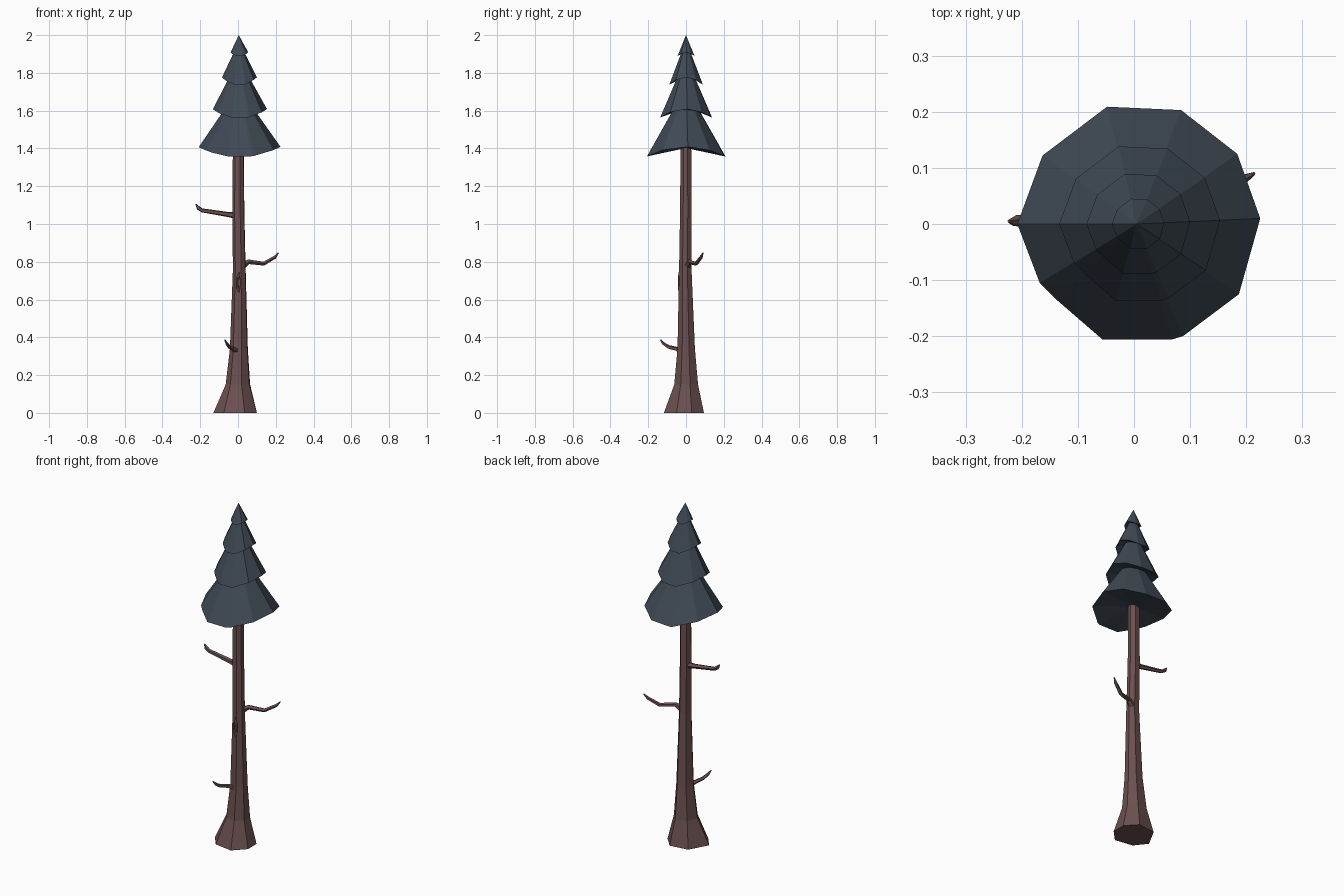
import bpy, bmesh, math
from mathutils import Vector

if "Cube" in bpy.data.objects:
    bpy.data.objects.remove(bpy.data.objects["Cube"])


def material(name, rgb):
    m = bpy.data.materials.new(name)
    m.diffuse_color = (*rgb, 1)
    m.use_nodes = True
    m.node_tree.nodes["Principled BSDF"].inputs["Base Color"].default_value = m.diffuse_color
    return m


BARK = material("bark", (0.15, 0.08, 0.08))
NEEDLES = material("needles", (0.05, 0.068, 0.09))


def loft(name, rings, mat):
    """Flat-shaded skin through equal-length rings; one-point rings become tips."""
    bm = bmesh.new()
    loops = [[bm.verts.new(p) for p in r] for r in rings]
    for a, b in zip(loops, loops[1:]):
        n = max(len(a), len(b))
        for i in range(n):
            j = (i + 1) % n
            if len(a) == 1:
                bm.faces.new((a[0], b[j], b[i]))
            elif len(b) == 1:
                bm.faces.new((a[i], a[j], b[0]))
            else:
                bm.faces.new((a[i], a[j], b[j], b[i]))
    for end in (loops[0], loops[-1]):
        if len(end) > 2:
            bm.faces.new(end)
    bmesh.ops.recalc_face_normals(bm, faces=bm.faces)
    me = bpy.data.meshes.new(name)
    bm.to_mesh(me)
    bm.free()
    ob = bpy.data.objects.new(name, me)
    me.materials.append(mat)
    bpy.context.collection.objects.link(ob)
    return ob


# Trunk: seven-sided, flared irregular foot, slender upper shaft
foot = [(-0.13, -0.03), (-0.075, -0.10), (0.035, -0.117), (0.10, -0.05),
        (0.10, 0.03), (0.04, 0.095), (-0.07, 0.08)]
angles = [math.atan2(y, x) for x, y in foot]
rings = [[(x, y, 0) for x, y in foot]]
for z, cx, cy, r in [(0.15, 0.0, 0.002, 0.067), (0.34, 0.005, 0.002, 0.049),
                     (0.76, 0.007, -0.003, 0.035), (1.06, 0.002, 0, 0.033),
                     (1.41, 0.002, 0, 0.03)]:
    rings.append([(cx + r * math.cos(a), cy + r * math.sin(a), z) for a in angles])
loft("trunk", rings, BARK)


# Dead branches: five-sided tapering tubes along bent paths
def branch(name, path, radii):
    pts = [Vector(p) for p in path]
    rings = []
    for i, (p, r) in enumerate(zip(pts, radii)):
        d = (pts[min(i + 1, len(pts) - 1)] - pts[max(i - 1, 0)]).normalized()
        u = d.cross(Vector((0, 0, 1))).normalized()
        v = u.cross(d)
        rings.append([p + r * (u * math.cos(k * math.tau / 5) + v * math.sin(k * math.tau / 5))
                      for k in range(5)])
    loft(name, rings, BARK)


branch("upper_branch", [(-0.01, 0, 1.045), (-0.05, 0.001, 1.05), (-0.19, 0.004, 1.072),
                        (-0.21, 0.005, 1.085), (-0.223, 0.005, 1.105)],
       [0.02, 0.014, 0.011, 0.011, 0.003])
branch("middle_branch", [(0.015, 0.005, 0.775), (0.055, 0.02, 0.80), (0.135, 0.053, 0.79),
                         (0.195, 0.08, 0.825), (0.214, 0.09, 0.848)],
       [0.022, 0.013, 0.011, 0.009, 0.003])
branch("lower_branch", [(-0.008, -0.03, 0.33), (-0.028, -0.055, 0.34), (-0.047, -0.095, 0.35),
                        (-0.06, -0.12, 0.367), (-0.07, -0.135, 0.387)],
       [0.016, 0.011, 0.010, 0.008, 0.003])

# Bark knot: low elongated six-sided scar on the front
knot = []
for y, s in [(-0.025, 1.0), (-0.038, 0.9), (-0.042, 0.55), (-0.036, 0.4)]:
    knot.append([(0.007 + 0.017 * s * math.sin(k * math.tau / 6), y,
                  0.69 + 0.065 * s * math.cos(k * math.tau / 6)) for k in range(6)])
loft("bark_knot", knot, BARK)

# Foliage: four skirts with saddle-shaped rims, lofted as one continuous crown
outline = [(0.218, 0.01), (0.177, 0.125), (0.077, 0.203), (-0.055, 0.209),
           (-0.17, 0.122), (-0.215, 0.0), (-0.175, -0.105), (-0.145, -0.135),
           (-0.063, -0.206), (0.06, -0.206), (0.08, -0.2), (0.18, -0.125)]


def skirt(cx, r, low, rise):
    s = r / 0.213
    return [(cx + x * s, y * s, low + rise * (x / 0.213) ** 2) for x, y in outline]


crown = [[(0.002, 0, 1.402)],
         skirt(0.007, 0.213, 1.354, 0.052),
         skirt(0.006, 0.078, 1.59, 0.015),
         skirt(0.009, 0.141, 1.56, 0.046),
         skirt(0.006, 0.052, 1.765, 0.012),
         skirt(0.007, 0.091, 1.735, 0.04),
         skirt(0.006, 0.028, 1.90, 0.008),
         skirt(0.007, 0.046, 1.888, 0.02),
         [(0.004, 0, 2.0)]]
loft("foliage", crown, NEEDLES)
